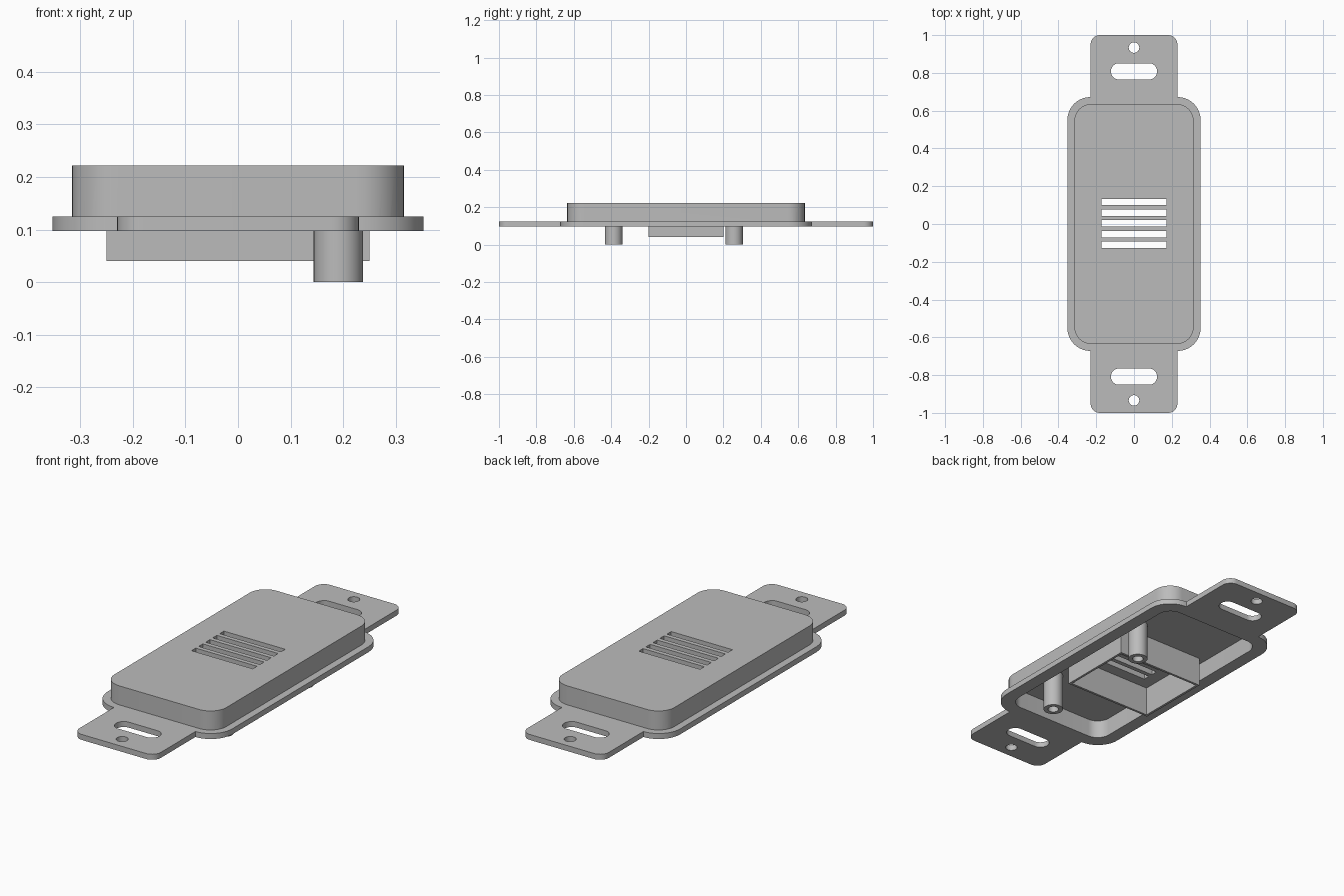
import bpy, bmesh
from math import sin, cos, pi
from mathutils import Vector

if "Cube" in bpy.data.objects:
    bpy.data.objects.remove(bpy.data.objects["Cube"])

grey = bpy.data.materials.new("grey plastic")
grey.use_nodes = True
colour = (0.5, 0.5, 0.5, 1)
grey.diffuse_color = colour
grey.node_tree.nodes["Principled BSDF"].inputs["Base Color"].default_value = colour


def rounded(corners, steps=10):
    """Closed outline from (x, y, radius) right-angled corners."""
    pts = []
    for i, (x, y, r) in enumerate(corners):
        p = Vector((x, y))
        if r == 0:
            pts.append(p)
            continue
        u = (Vector(corners[i - 1][:2]) - p).normalized()
        v = (Vector(corners[(i + 1) % len(corners)][:2]) - p).normalized()
        for k in range(steps + 1):
            t = k / steps * pi / 2
            pts.append(p + r * (u + v - cos(t) * v - sin(t) * u))
    return pts


def mirrored(quarter):
    """Mirror the corners of one quadrant into all four."""
    back = quarter[::-1]
    return ([(x, y, r) for x, y, r in quarter] + [(x, -y, r) for x, y, r in back]
            + [(-x, -y, r) for x, y, r in quarter] + [(-x, y, r) for x, y, r in back])


def rect(w, h, r=0, cx=0, cy=0):
    return [p + Vector((cx, cy)) for p in rounded(mirrored([(w, h, r)]))]


def circle(r, cx, cy, n=32):
    return [Vector((cx + r * cos(2 * pi * k / n), cy + r * sin(2 * pi * k / n))) for k in range(n)]


def plate(name, loops, z0, z1):
    """Extrude filled outlines (inner loops become holes) from z0 to z1."""
    curve = bpy.data.curves.new(name, 'CURVE')
    curve.dimensions, curve.fill_mode = '2D', 'BOTH'
    curve.extrude = (z1 - z0) / 2
    for loop in loops:
        spline = curve.splines.new('POLY')
        spline.points.add(len(loop) - 1)
        for point, p in zip(spline.points, loop):
            point.co = (p.x, p.y, 0, 1)
        spline.use_cyclic_u = True
    temp = bpy.data.objects.new(name + "_outline", curve)
    bpy.context.collection.objects.link(temp)
    dg = bpy.context.evaluated_depsgraph_get()
    mesh = bpy.data.meshes.new_from_object(temp.evaluated_get(dg))
    bpy.data.objects.remove(temp)
    bm = bmesh.new()
    bm.from_mesh(mesh)
    bmesh.ops.remove_doubles(bm, verts=bm.verts, dist=1e-5)
    bmesh.ops.translate(bm, verts=bm.verts, vec=(0, 0, (z0 + z1) / 2))
    bmesh.ops.recalc_face_normals(bm, faces=bm.faces)
    bm.to_mesh(mesh)
    bm.free()
    mesh.materials.clear()
    mesh.materials.append(grey)
    ob = bpy.data.objects.new(name, mesh)
    bpy.context.collection.objects.link(ob)
    return ob


def activate(ob):
    bpy.ops.object.select_all(action='DESELECT')
    ob.select_set(True)
    bpy.context.view_layer.objects.active = ob


def combine(ob, other, operation):
    activate(ob)
    mod = ob.modifiers.new(operation, 'BOOLEAN')
    mod.operation, mod.object, mod.solver = operation, other, 'EXACT'
    bpy.ops.object.modifier_apply(modifier=mod.name)
    bpy.data.objects.remove(other)


BASE, FLANGE_TOP, CEILING, TOP = 0.097, 0.125, 0.191, 0.222

# Flange with mounting tabs, slots and screw holes
outline = rounded(mirrored([(0.23, 1, 0.05), (0.23, 0.672, 0), (0.353, 0.672, 0.122)]))
holes = []
for s in (1, -1):
    holes += [rect(0.122, 0.043, 0.042, 0, s * 0.808), circle(0.028, 0, s * 0.934)]
housing = plate("housing", [outline] + holes, BASE, FLANGE_TOP)

# Raised cover with vent slots, hollowed from below
vents = [rect(0.173, 0.017, 0, 0, 0.003 + k * 0.0568) for k in range(-2, 3)]
combine(housing, plate("cover", [rect(0.316, 0.635, 0.09)], BASE + 0.01, TOP), 'UNION')
combine(housing, plate("cavity", [rect(0.286, 0.605, 0.07)], 0, CEILING), 'DIFFERENCE')
for vent in vents:
    combine(housing, plate("vent", [vent], 0.15, 0.3), 'DIFFERENCE')

# Rectangular collar around the vents
collar = plate("vent_collar", [rect(0.25, 0.2), rect(0.238, 0.188)], 0.04, CEILING)

# Hollow screw bosses
bosses = [plate(name, [circle(0.047, 0.191, y), circle(0.026, 0.191, y)], 0, CEILING)
          for name, y in (("front_screw_boss", -0.387), ("back_screw_boss", 0.257))]

for ob in [housing, collar] + bosses:
    activate(ob)
    bpy.ops.object.shade_smooth_by_angle()
